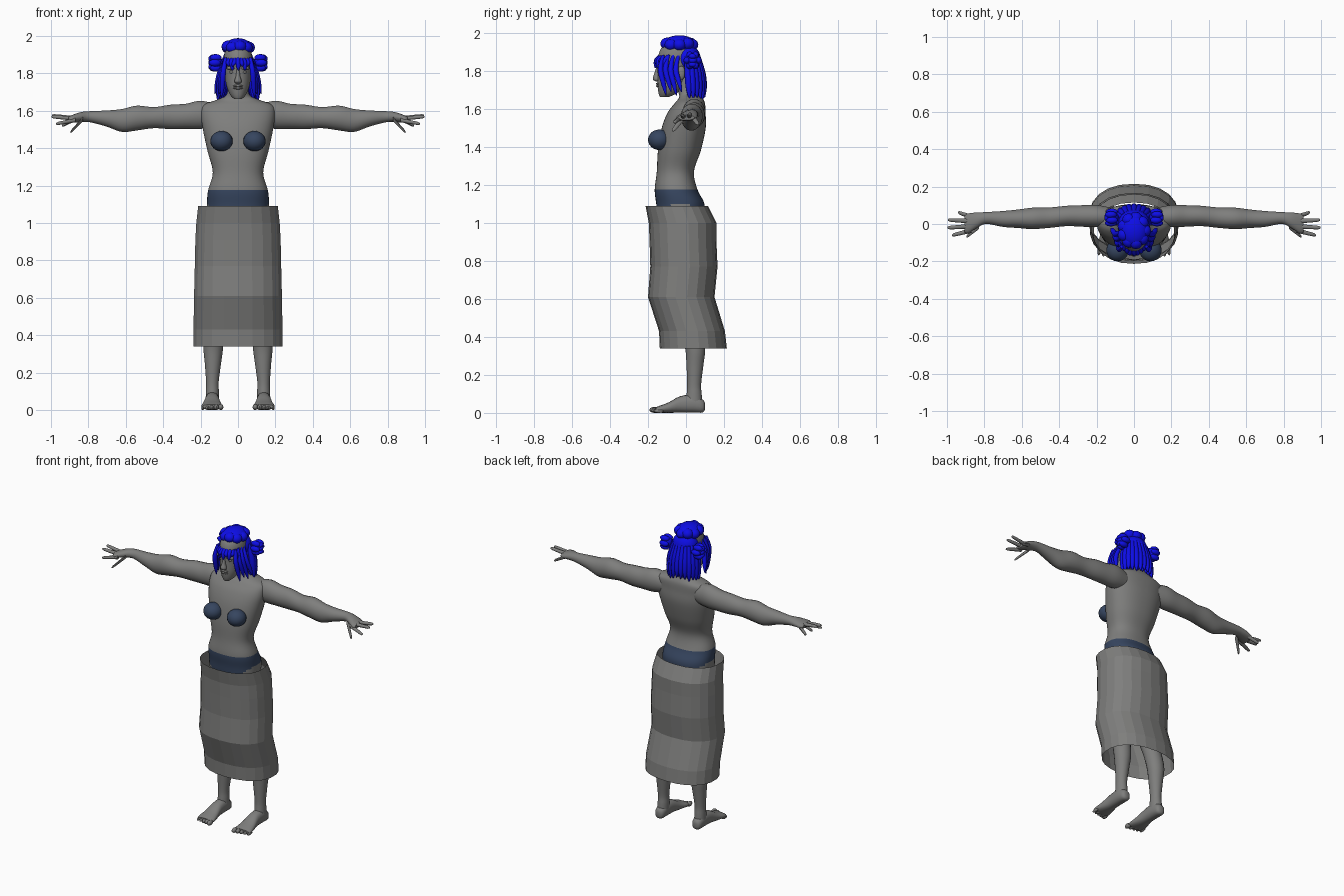
import bpy, bmesh, math, random
from mathutils import Matrix, Vector

random.seed(4)


def material(name, rgb):
    m = bpy.data.materials.new(name)
    m.diffuse_color = (*rgb, 1)
    return m


SKIN = material("warm grey", (0.21, 0.21, 0.205))
NAVY = material("slate blue", (0.037, 0.06, 0.115))
BLUE = material("vivid blue", (0.004, 0.004, 0.8))


def spline(keys, sub):
    """Catmull-Rom interpolation of (x, y, z, half_a, half_b) sections."""
    if sub < 2:
        return keys
    out = []
    for i in range(len(keys) - 1):
        p = [keys[max(0, min(len(keys) - 1, i + d))] for d in (-1, 0, 1, 2)]
        for k in range(sub):
            t = k / sub
            out.append([0.5 * (2 * b + (c - a) * t + (2 * a - 5 * b + 4 * c - d) * t * t
                               + (3 * b - a - 3 * c + d) * t ** 3) for a, b, c, d in zip(*p)])
    return out + [keys[-1]]


def loft(bm, keys, axis="z", n=16, sub=4, power=2.0, caps=True):
    """Skin a row of superelliptic sections lying square to the axis."""
    ua, ub = {"z": (0, 1), "x": (1, 2), "y": (0, 2)}[axis]
    rings = []
    for k in spline(keys, sub):
        ring = []
        for j in range(n):
            t = 2 * math.pi * (j + 0.5) / n
            c, s = math.cos(t), math.sin(t)
            p = list(k[:3])
            p[ua] += k[3] * math.copysign(abs(c) ** (2 / power), c)
            p[ub] += k[4] * math.copysign(abs(s) ** (2 / power), s)
            ring.append(bm.verts.new(p))
        rings.append(ring)
    for r0, r1 in zip(rings, rings[1:]):
        for j in range(n):
            bm.faces.new((r0[j], r0[(j + 1) % n], r1[(j + 1) % n], r1[j]))
    if caps:
        bm.faces.new(rings[0])
        bm.faces.new(rings[-1])


def ball(bm, c, r, seg=16):
    m = Matrix.Translation(c) @ Matrix.Diagonal((*r, 1))
    bmesh.ops.create_uvsphere(bm, u_segments=seg, v_segments=seg // 2 + 2, radius=1, matrix=m)


def finish(name, bm, mats, smooth=True, rule=None):
    bmesh.ops.recalc_face_normals(bm, faces=bm.faces)
    if rule:
        for f in bm.faces:
            f.material_index = rule(f.calc_center_median())
    me = bpy.data.meshes.new(name)
    bm.to_mesh(me)
    bm.free()
    for m in mats:
        me.materials.append(m)
    if smooth:
        me.shade_smooth()
        me.set_sharp_from_angle(angle=math.radians(50))
    ob = bpy.data.objects.new(name, me)
    bpy.context.collection.objects.link(ob)


# Torso and neck, with the briefs coloured by height
bm = bmesh.new()
torso = [(-.03, .93, .11, .08), (-.03, 1.02, .16, .118), (-.03, 1.10, .166, .127),
         (-.052, 1.175, .16, .113), (-.056, 1.27, .135, .098), (-.035, 1.38, .162, .113),
         (-.012, 1.5, .188, .116), (.003, 1.58, .198, .1), (.02, 1.63, .185, .08),
         (.025, 1.66, .11, .062), (.015, 1.69, .06, .055), (-.01, 1.78, .053, .05)]
loft(bm, [(0, *k) for k in torso], n=44, sub=6, power=2.3)
finish("torso", bm, [SKIN, NAVY], rule=lambda c: int(0.97 + 0.78 * abs(c.x) < c.z < 1.175))

# Bra cups
bm = bmesh.new()
for s in (-1, 1):
    ball(bm, (s * .088, -.14, 1.438), (.06, .06, .054), 20)
finish("bra_cups", bm, [NAVY])

# Head with nose, lips, brow and ears
bm = bmesh.new()
head = [(-.115, 1.662, .02, .022), (-.095, 1.685, .042, .05), (-.076, 1.73, .061, .075),
        (-.06, 1.79, .071, .09), (-.05, 1.86, .077, .1), (-.045, 1.92, .068, .086),
        (-.04, 1.96, .03, .04)]
loft(bm, [(0, *k) for k in head], n=28, sub=4)
loft(bm, [(0, -.15, 1.745, .012, .008), (0, -.155, 1.757, .021, .02),
          (0, -.15, 1.79, .011, .016), (0, -.143, 1.83, .009, .01)], n=10)
for z in (1.721, 1.733):
    ball(bm, (0, -.146, z), (.026, .012, .007), 12)
for s in (-1, 1):
    ball(bm, (s * .033, -.135, 1.828), (.03, .016, .01), 12)
    ball(bm, (s * .031, -.132, 1.806), (.015, .012, .008), 12)
    ball(bm, (s * .075, -.025, 1.79), (.012, .022, .036), 12)
finish("head", bm, [SKIN])

# Arms with hands and fingers
arm = [(.11, .035, 1.575, .05, .06), (.2, .042, 1.578, .06, .076), (.28, .043, 1.57, .058, .068),
       (.36, .043, 1.567, .055, .066), (.45, .034, 1.563, .055, .057), (.54, .03, 1.561, .058, .067),
       (.62, .028, 1.548, .05, .062), (.7, .027, 1.558, .043, .044), (.79, .032, 1.568, .032, .03),
       (.84, .02, 1.566, .042, .027), (.885, .004, 1.557, .053, .021), (.905, 0, 1.555, .045, .014)]
fingers = [((.87, -.035, 1.55), (.972, -.06, 1.53)), ((.87, -.012, 1.558), (.998, -.02, 1.568)),
           ((.87, .015, 1.56), (.995, .022, 1.575)), ((.87, .038, 1.556), (.94, .062, 1.52)),
           ((.83, -.015, 1.555), (.895, -.068, 1.486))]
for s, side in ((-1, "right"), (1, "left")):
    bm = bmesh.new()
    loft(bm, [(s * k[0], *k[1:]) for k in arm], axis="x", n=20, sub=4)
    for a, b in fingers:
        a, b = Vector(a), Vector(b)
        keys = []
        for t, r in ((0, .014), (.5, .012), (.9, .01), (1, .004)):
            p = a.lerp(b, t)
            keys.append((s * p.x, p.y, p.z, r, r * .9))
        loft(bm, keys, axis="x", n=8, sub=2)
    finish(side + "_arm", bm, [SKIN])

# Legs with feet and toes
leg = [(.085, -.025, 1.0, .07, .09), (.092, -.03, .88, .085, .095), (.105, -.035, .72, .072, .08),
       (.115, -.02, .58, .058, .06), (.125, .025, .45, .055, .058), (.132, .048, .34, .054, .053),
       (.134, .047, .25, .044, .045), (.137, .043, .15, .034, .037), (.137, .043, .1, .035, .04),
       (.138, .042, .04, .036, .045)]
foot = [(.138, .1, .035, .012, .015), (.138, .088, .036, .03, .034), (.138, .04, .048, .037, .046),
        (.138, -.03, .045, .039, .043), (.139, -.09, .028, .05, .028), (.139, -.135, .02, .058, .019),
        (.138, -.158, .017, .054, .013)]
for s, side in ((-1, "right"), (1, "left")):
    bm = bmesh.new()
    loft(bm, [(s * k[0], *k[1:]) for k in leg], n=20, sub=4)
    loft(bm, [(s * k[0], *k[1:]) for k in foot], axis="y", n=18, sub=3, power=2.3)
    for i in range(5):
        r = .016 - .0015 * i
        ball(bm, (s * (.092 + i * .024), -.167 + .006 * i, r), (r * .9, .026, r), 10)
    finish(side + "_leg", bm, [SKIN])

# Faceted wrap skirt, an open sheet
bm = bmesh.new()
skirt = [(1.09, .215, -.213, .115), (1.0, .225, -.196, .16), (.91, .23, -.192, .16),
         (.77, .233, -.188, .166), (.61, .237, -.2, .15), (.43, .24, -.142, .205),
         (.34, .24, -.138, .215)]
loft(bm, [(0, (f + b) / 2, z, w, (b - f) / 2) for z, w, f, b in skirt],
     n=22, sub=1, power=2.25, caps=False)
finish("skirt", bm, [SKIN], smooth=False)

# Hair on the crown, built from a cap and overlapping rolls
bm = bmesh.new()
ball(bm, (0, -.035, 1.938), (.076, .09, .05), 20)
for i in range(9):
    t = 2 * math.pi * i / 9
    ball(bm, (.055 * math.cos(t), -.035 + .065 * math.sin(t), 1.938 + .006 * (i % 2)),
         (.036, .036, .032), 12)
ball(bm, (0, .005, 1.865), (.085, .072, .075), 20)
finish("hair_crown", bm, [BLUE])

# Side buns of knotted lumps
bm = bmesh.new()
for s in (-1, 1):
    c = Vector((s * .118, .035, 1.856))
    ball(bm, c, (.036, .036, .04), 14)
    for i in range(6):
        t = 2 * math.pi * i / 6
        ball(bm, c + Vector((s * .006 * (i % 2), .03 * math.cos(t), .032 * math.sin(t))),
             (.033, .019, .019), 10)
    for z in (-.022, 0, .022):
        ball(bm, c + Vector((s * .028, 0, z)), (.014, .022, .014), 10)
finish("hair_buns", bm, [BLUE])


def strand(bm, top, mid, end, r):
    loft(bm, [(*top, r * .6, r * .6), (*mid, r, r), (*Vector(mid).lerp(Vector(end), .6), r * .9, r * .9),
              (*end, r * .2, r * .2)], n=8, sub=3)


# Long hanging locks round the back
bm = bmesh.new()
for row, (n, rad) in enumerate(((13, 1.0), (9, .78))):
    for i in range(n):
        t = math.pi * (i / (n - 1))
        x, y = math.cos(t) * rad, math.sin(t) * rad
        low = 1.65 + random.uniform(0, .025)
        strand(bm, (.075 * x, .005 + .06 * y, 1.88), (.095 * x, .01 + .076 * y, 1.79),
               (.108 * x, .018 + .082 * y, low), .019)
finish("hair_back", bm, [BLUE])

# Front locks beside the face and the fringe
bm = bmesh.new()
for s in (-1, 1):
    for i in range(4):
        y = -.135 + .027 * i
        strand(bm, (s * .066, y + .015, 1.885), (s * (.078 + .006 * i), y, 1.81),
               (s * (.088 + .012 * i), y + .03, 1.672 + .018 * (i % 2)), .015)
for i in range(9):
    u = (i - 4) / 4
    y = -.15 + .045 * u * u
    strand(bm, (.055 * u, y + .022, 1.893), (.07 * u, y - .004, 1.863),
           (.076 * u + .012 * random.uniform(-1, 1), y - .012, 1.815 + .022 * (i % 2)), .013)
finish("hair_front", bm, [BLUE])
